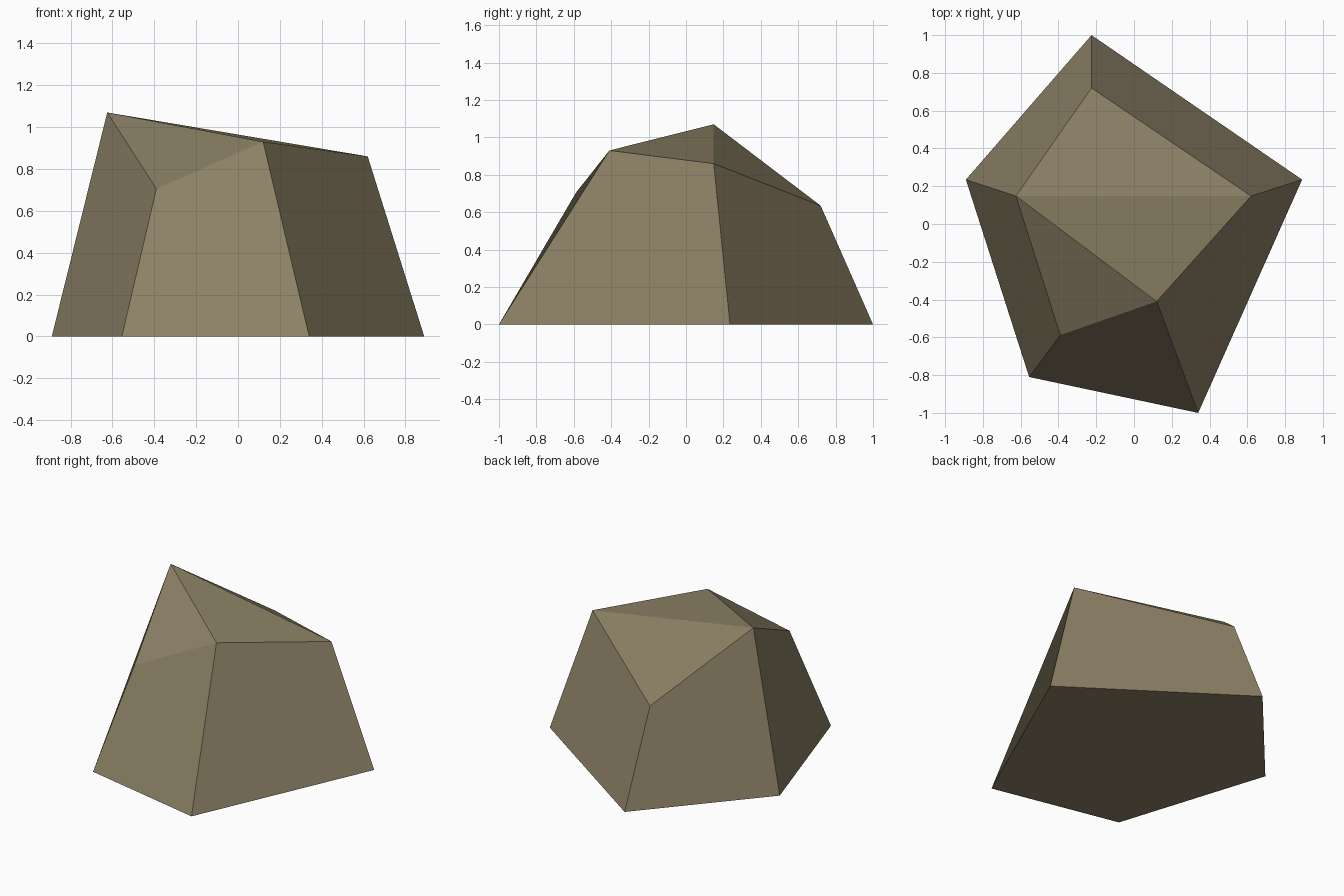
import bpy, bmesh

if "Cube" in bpy.data.objects:
    bpy.data.objects.remove(bpy.data.objects["Cube"])

# Base ring and matching raised ring, counter-clockwise from the back corner
base = [(-0.225, 1.0, 0), (-0.89, 0.235, 0), (-0.555, -0.81, 0),
        (0.34, -1.0, 0), (0.89, 0.235, 0)]
top = [(-0.225, 0.72, 0.635), (-0.625, 0.148, 1.07), (-0.39, -0.588, 0.705),
       (0.12, -0.41, 0.93), (0.62, 0.148, 0.86)]

bm = bmesh.new()
b = [bm.verts.new(p) for p in base]
t = [bm.verts.new(p) for p in top]

# Sides: start each quad so that its split bulges outward
for i in range(5):
    j = (i + 1) % 5
    quad = [b[i], b[j], t[j], t[i]]
    if i in (1, 2, 4):
        quad = quad[1:] + quad[:1]
    bm.faces.new(quad)

# Faceted cap fanned from the peak, and flat underside
for i, j in ((2, 3), (3, 4), (4, 0)):
    bm.faces.new((t[1], t[i], t[j]))
bm.faces.new(b[::-1])
bmesh.ops.recalc_face_normals(bm, faces=bm.faces)

mesh = bpy.data.meshes.new("rock")
bm.to_mesh(mesh)
bm.free()

# Stone colour
stone = bpy.data.materials.new("brown stone")
stone.diffuse_color = (0.262, 0.216, 0.130, 1)
stone.use_nodes = True
stone.node_tree.nodes["Principled BSDF"].inputs["Base Color"].default_value = stone.diffuse_color
mesh.materials.append(stone)
bpy.context.collection.objects.link(bpy.data.objects.new("rock", mesh))
